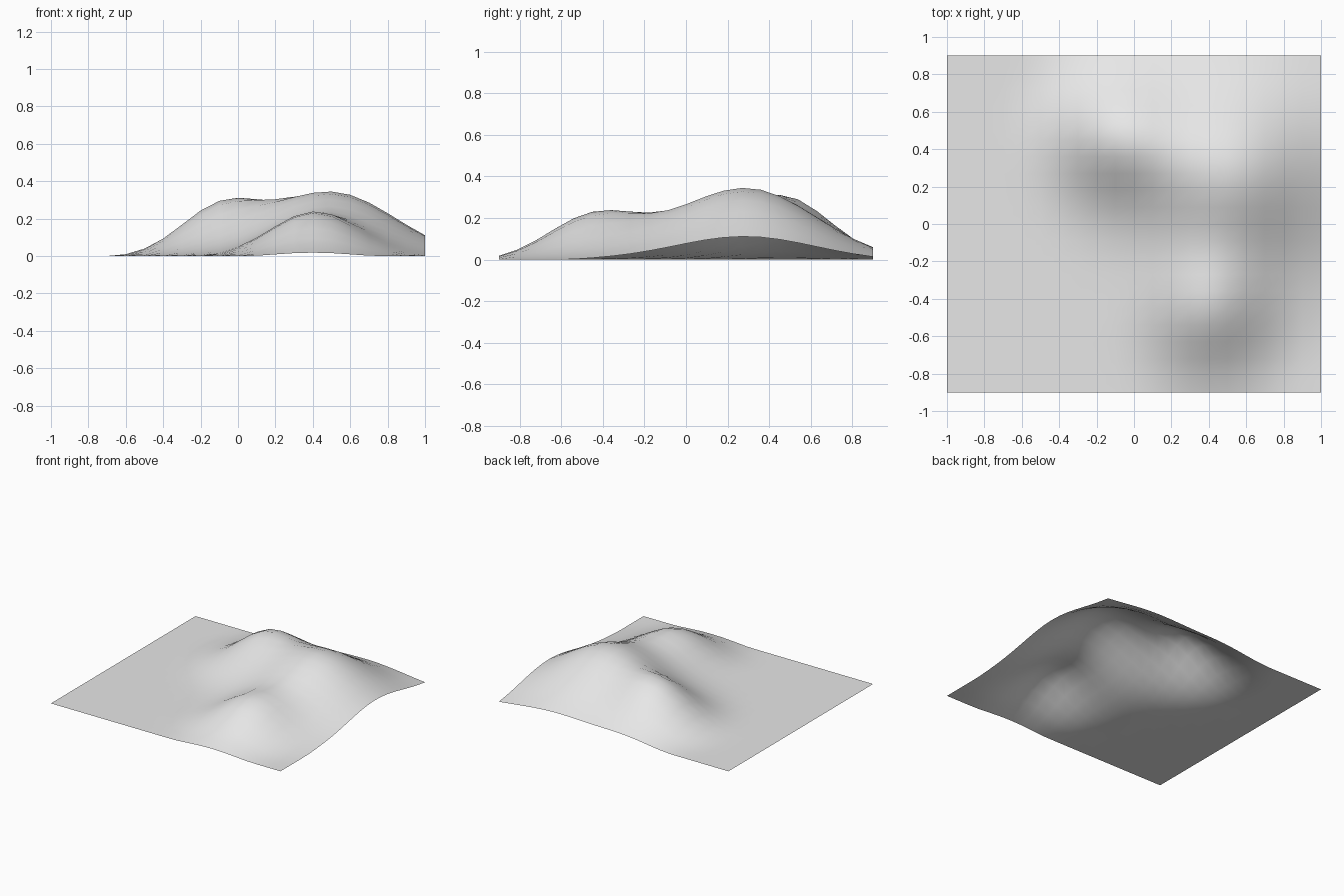
import bpy
import bmesh
from math import exp

cube = bpy.data.objects.get("Cube")
if cube:
    bpy.data.objects.remove(cube, do_unlink=True)

# Sheet size, grid resolution and the level below which ground stays flat
SIZE_X, SIZE_Y, CELLS = 2.0, 1.8, 20
GROUND_CUT = 0.01

# Rounded hills: centre x, centre y, height, spread
HILLS = [
    (0.5, 0.28, 0.35, 0.235),    # main peak
    (0.4, -0.45, 0.205, 0.10),   # front hill
    (-0.1, 0.48, 0.24, 0.096),   # back hill
]


def ground_height(x, y):
    total = sum(h * exp(-((x - cx) ** 2 + (y - cy) ** 2) / spread)
                for cx, cy, h, spread in HILLS)
    return max(0.0, total - GROUND_CUT)


def make_material(name, colour):
    mat = bpy.data.materials.new(name)
    mat.use_nodes = True
    mat.diffuse_color = colour
    mat.node_tree.nodes["Principled BSDF"].inputs["Base Color"].default_value = colour
    return mat


# Terrain: an open, single-layer grid raised into hills
bm = bmesh.new()
bmesh.ops.create_grid(bm, x_segments=CELLS, y_segments=CELLS, size=1.0)
for v in bm.verts:
    v.co.x *= SIZE_X / 2
    v.co.y *= SIZE_Y / 2
    v.co.z = ground_height(v.co.x, v.co.y)
for f in bm.faces:
    f.smooth = True

mesh = bpy.data.meshes.new("terrain")
bm.to_mesh(mesh)
bm.free()
mesh.materials.append(make_material("light grey", (0.8, 0.8, 0.8, 1.0)))
terrain = bpy.data.objects.new("terrain", mesh)
bpy.context.collection.objects.link(terrain)
